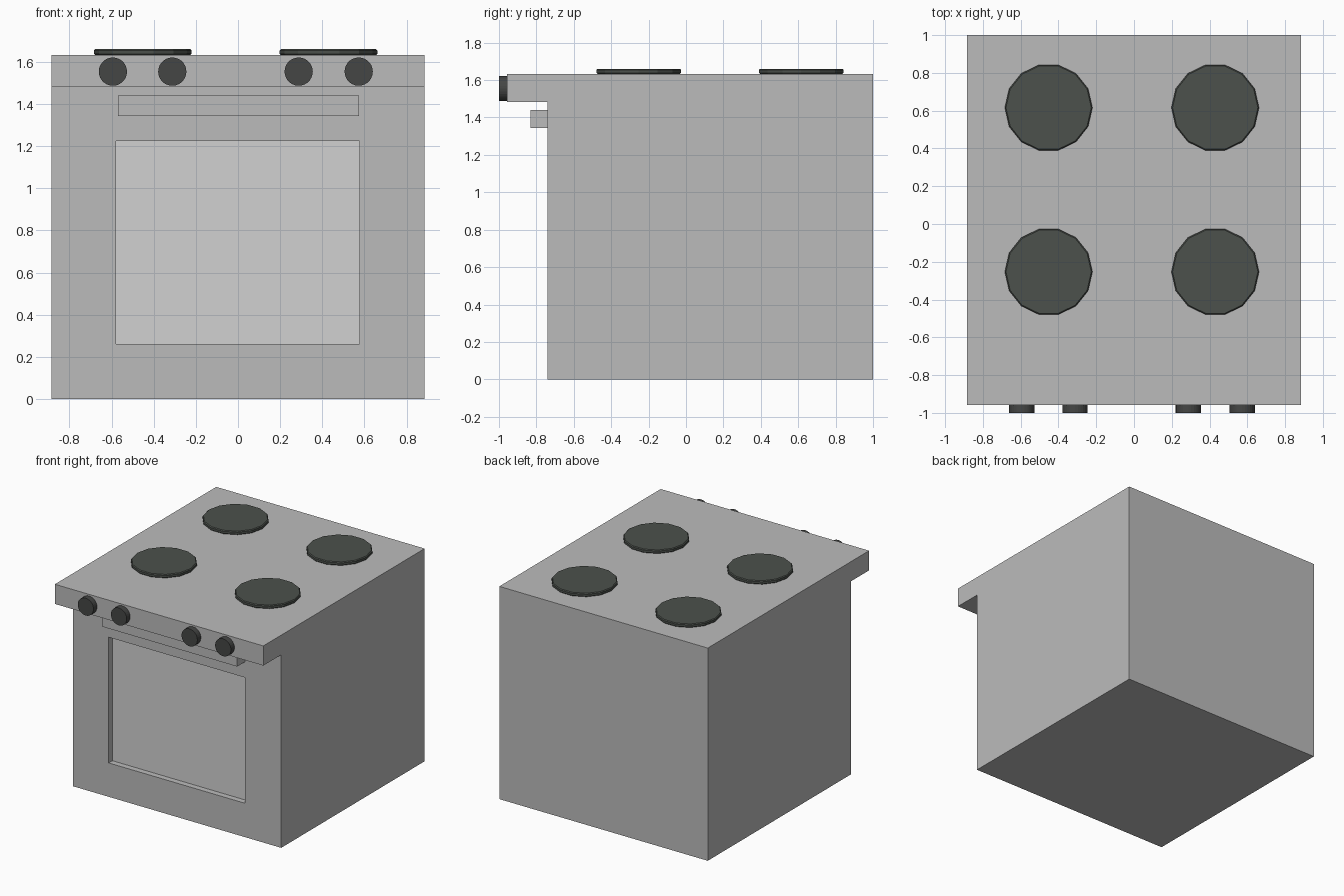
import bpy, bmesh, math
from mathutils import Matrix

if "Cube" in bpy.data.objects:
    bpy.data.objects.remove(bpy.data.objects["Cube"])


def material(name, r, g, b):
    m = bpy.data.materials.new(name)
    m.diffuse_color = (r, g, b, 1)
    m.use_nodes = True
    m.node_tree.nodes["Principled BSDF"].inputs["Base Color"].default_value = m.diffuse_color
    return m


steel = material("grey_enamel", 0.50, 0.50, 0.50)
glass = material("pale_window", 0.64, 0.64, 0.64)
plate_dark = material("dark_hotplate", 0.072, 0.082, 0.072)
knob_dark = material("dark_knob", 0.060, 0.062, 0.060)


def add_object(name, bm, mats):
    bmesh.ops.recalc_face_normals(bm, faces=bm.faces[:])
    me = bpy.data.meshes.new(name)
    bm.to_mesh(me)
    bm.free()
    for m in mats:
        me.materials.append(m)
    ob = bpy.data.objects.new(name, me)
    bpy.context.collection.objects.link(ob)
    return ob


def disc(name, loc, radius, depth, sides, mat, axis="Z", bevel=0.0):
    """Closed cylinder centred on loc, first corner on +x."""
    bm = bmesh.new()
    pts = [(radius * math.cos(2 * math.pi * i / sides),
            radius * math.sin(2 * math.pi * i / sides), -depth / 2) for i in range(sides)]
    face = bm.faces.new([bm.verts.new(p) for p in pts])
    ext = bmesh.ops.extrude_face_region(bm, geom=[face], use_keep_orig=True)
    for v in ext["geom"]:
        if isinstance(v, bmesh.types.BMVert):
            v.co.z += depth
    if bevel:
        rims = [e for e in bm.edges if abs(e.verts[0].co.z - e.verts[1].co.z) < 1e-6]
        bmesh.ops.bevel(bm, geom=rims, offset=bevel, segments=1, affect="EDGES")
    if axis == "Y":
        bm.transform(Matrix.Rotation(math.pi / 2, 4, "X"))
    bm.transform(Matrix.Translation(loc))
    return add_object(name, bm, [mat])


# Oven body: side profile with control-panel overhang, extruded across x
W = 0.885
FRONT = -0.74
profile = [(1, 0), (1, 1.633), (-0.957, 1.633), (-0.957, 1.482), (FRONT, 1.482), (FRONT, 0)]
bm = bmesh.new()
left, right = ([bm.verts.new((x, y, z)) for y, z in profile] for x in (-W, W))
bm.faces.new(left)
bm.faces.new(right[::-1])
n = len(profile)
for i in range(n):
    j = (i + 1) % n
    f = bm.faces.new((left[i], right[i], right[j], left[j]))
    if i == 4:
        door = f
bmesh.ops.recalc_face_normals(bm, faces=bm.faces[:])

# Recessed oven window: inset the door face, then push it inwards
bmesh.ops.inset_individual(bm, faces=[door], thickness=0.3)
for v in door.verts:
    v.co.x = 0.577 if v.co.x > 0 else -0.58
    v.co.z = 1.225 if v.co.z > 0.7 else 0.26
bmesh.ops.inset_individual(bm, faces=[door], thickness=0.0001)
for v in door.verts:
    v.co.x = 0.577 if v.co.x > 0 else -0.58
    v.co.z = 1.225 if v.co.z > 0.7 else 0.26
    v.co.y = FRONT + 0.045
door.material_index = 1
add_object("oven_body", bm, [steel, glass])

# Door handle bar
bm = bmesh.new()
bmesh.ops.create_cube(bm, size=1)
bm.transform(Matrix.Translation((0.003, -0.786, 1.392)) @ Matrix.Diagonal((1.145, 0.092, 0.096, 1)))
add_object("door_handle", bm, [steel])

# Four hotplates
for x in (-0.452, 0.43):
    for y in (-0.253, 0.616):
        disc("hotplate", (x, y, 1.6465), 0.232, 0.028, 14, plate_dark, bevel=0.006)

# Four control knobs
for x in (-0.594, -0.312, 0.288, 0.573):
    disc("control_knob", (x, -0.9775, 1.554), 0.067, 0.045, 28, knob_dark, axis="Y")
